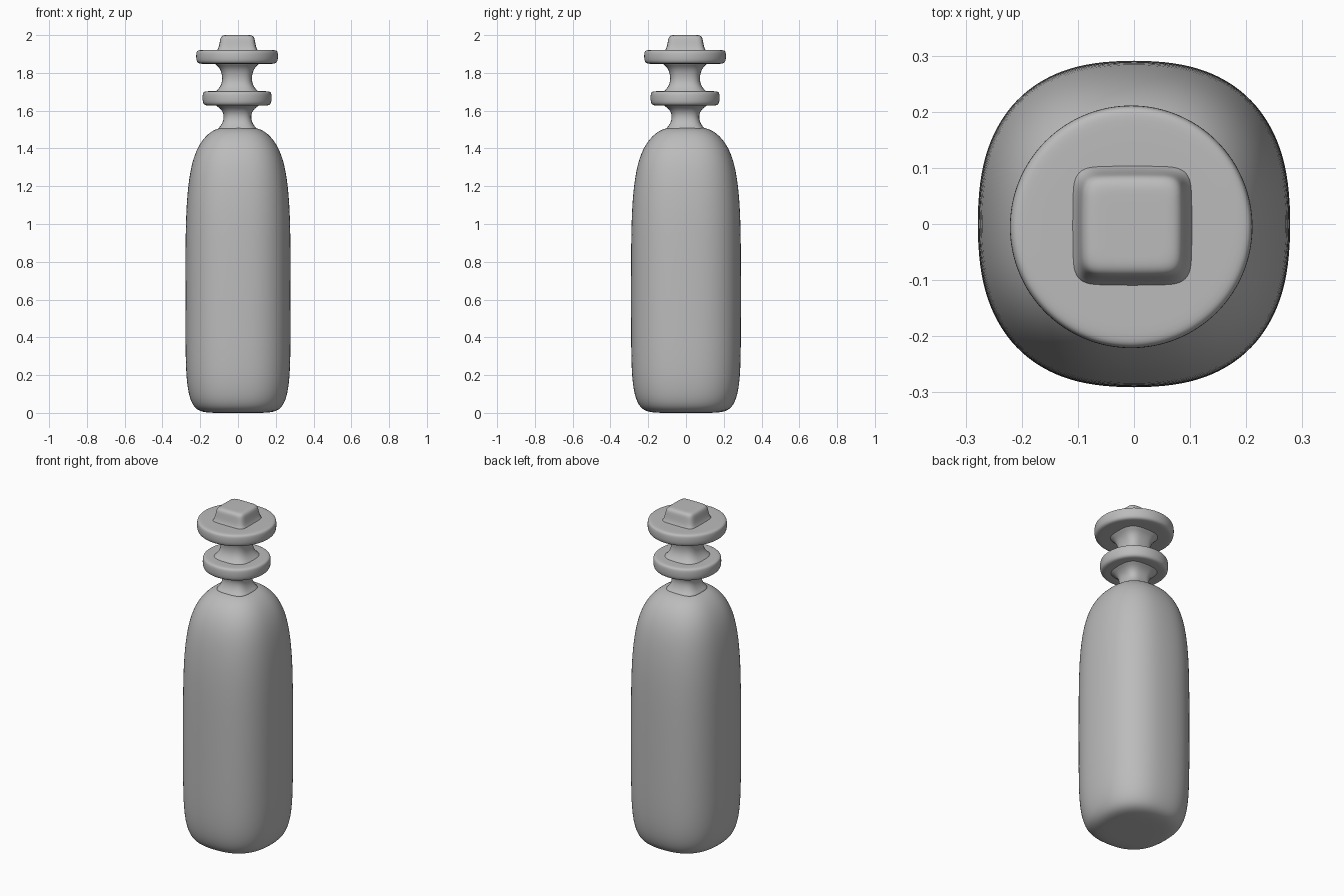
import bpy
import bmesh
from math import cos, sin, pi

default = bpy.data.objects.get("Cube")
if default:
    bpy.data.objects.remove(default, do_unlink=True)

grey = bpy.data.materials.new("plain grey")
grey.use_nodes = True
grey_colour = (0.5, 0.5, 0.5, 1)
grey.diffuse_color = grey_colour
grey.node_tree.nodes["Principled BSDF"].inputs["Base Color"].default_value = grey_colour

SIDES = 32


def rounded(value, squareness):
    """Signed power that turns a circle into a rounded square."""
    return (abs(value) ** (2 / squareness)) * (1 if value >= 0 else -1)


def loft(name, profile, squareness, stretch_y=1.0, shift=0.0):
    """Closed smooth solid from (height, half width) rings."""
    bm = bmesh.new()
    rings = []
    for z, r in profile:
        ring = []
        for i in range(SIDES):
            a = 2 * pi * i / SIDES
            x = r * rounded(cos(a), squareness)
            y = r * stretch_y * rounded(sin(a), squareness)
            ring.append(bm.verts.new((x + shift, y + shift, z)))
        rings.append(ring)
    for low, high in zip(rings, rings[1:]):
        for i in range(SIDES):
            j = (i + 1) % SIDES
            bm.faces.new((low[i], low[j], high[j], high[i]))
    bm.faces.new(rings[0][::-1])
    bm.faces.new(rings[-1])
    mesh = bpy.data.meshes.new(name)
    bm.to_mesh(mesh)
    bm.free()
    mesh.materials.append(grey)
    mesh.shade_smooth()
    obj = bpy.data.objects.new(name, mesh)
    bpy.context.collection.objects.link(obj)
    subdivision = obj.modifiers.new("smooth", "SUBSURF")
    subdivision.levels = subdivision.render_levels = 2
    return obj


def collar(name, bottom, top, radius, squareness):
    """Flat disc with a small soft edge."""
    e = 0.014
    loft(name, [(bottom, 0.05), (bottom, radius - 3 * e), (bottom, radius - e),
                (bottom + e, radius), (top - e, radius), (top, radius - e / 2),
                (top, radius - 3 * e), (top, 0.05)], squareness, shift=-0.005)


# Tall rounded-square body with sloping shoulders
loft("bottle_body", [
    (0.0, 0.05), (0.0, 0.12), (0.002, 0.18), (0.018, 0.226), (0.07, 0.257),
    (0.18, 0.277), (0.4, 0.28), (0.8, 0.28), (1.0, 0.278), (1.15, 0.271),
    (1.28, 0.255), (1.37, 0.231), (1.44, 0.195), (1.488, 0.148),
    (1.51, 0.10), (1.512, 0.05)], 2.45, stretch_y=1.045)

# Waisted necks between the collars
loft("lower_neck", [
    (1.49, 0.05), (1.50, 0.11), (1.515, 0.092), (1.54, 0.077), (1.57, 0.071),
    (1.60, 0.08), (1.622, 0.104), (1.635, 0.13), (1.65, 0.05)], 3.0, shift=-0.003)
loft("upper_neck", [
    (1.68, 0.05), (1.693, 0.125), (1.708, 0.104), (1.735, 0.084), (1.77, 0.077),
    (1.81, 0.084), (1.838, 0.102), (1.86, 0.135), (1.88, 0.05)], 3.0, shift=-0.005)

# Two disc collars
collar("lower_collar", 1.627, 1.703, 0.184, 2.1)
collar("upper_collar", 1.848, 1.921, 0.218, 2.0)

# Square knob on top
loft("top_knob", [
    (1.90, 0.05), (1.912, 0.112), (1.923, 0.105), (1.94, 0.098), (1.97, 0.093),
    (1.99, 0.089), (2.0, 0.075), (2.0, 0.05), (2.0, 0.02)], 6.0, shift=-0.003)
